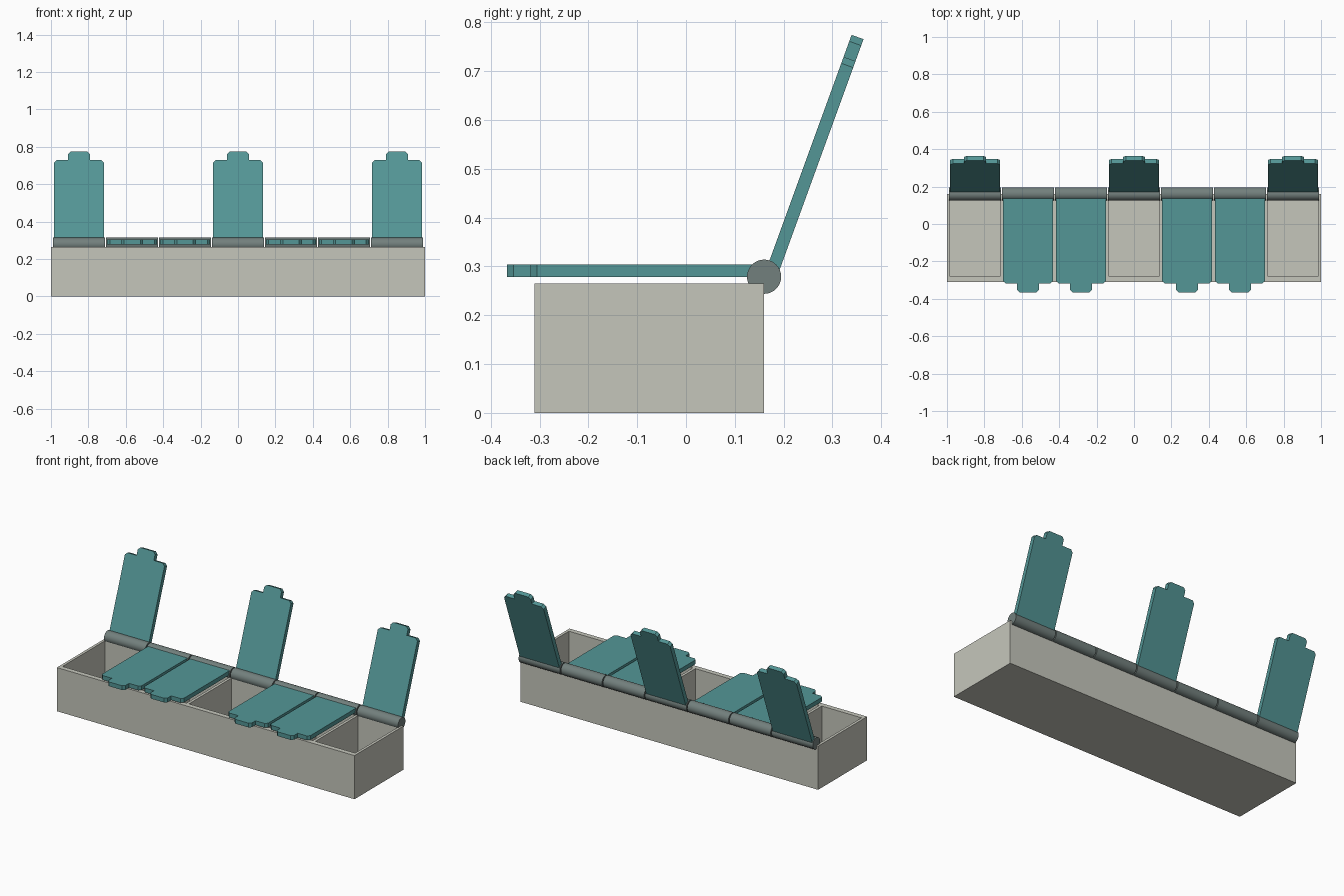
import bpy, bmesh, math
from mathutils import Matrix, Vector

if "Cube" in bpy.data.objects:
    bpy.data.objects.remove(bpy.data.objects["Cube"])

COUNT = 7
WALL, CELL = 0.0167, 0.2666          # divider thickness, compartment width
PITCH = WALL + CELL
BOX_H, FLOOR = 0.265, 0.03
Y_FRONT, Y_BACK, RIM = -0.31, 0.16, 0.03
PIVOT = Vector((0, 0.16, 0.279))     # hinge axis
OPEN_ANGLE = math.radians(-110)


def material(name, rgb):
    m = bpy.data.materials.new(name)
    m.diffuse_color = (*rgb, 1)
    m.use_nodes = True
    m.node_tree.nodes["Principled BSDF"].inputs["Base Color"].default_value = m.diffuse_color
    return m


TEAL = material("teal lid", (0.088, 0.305, 0.305))
STONE = material("warm grey box", (0.56, 0.565, 0.50))
STEEL = material("dark grey hinge", (0.17, 0.215, 0.205))


def finish(bm, name, mat):
    bmesh.ops.recalc_face_normals(bm, faces=bm.faces)
    mesh = bpy.data.meshes.new(name)
    bm.to_mesh(mesh)
    bm.free()
    mesh.materials.append(mat)
    ob = bpy.data.objects.new(name, mesh)
    bpy.context.collection.objects.link(ob)
    return ob


def make_box():
    """Tray: a rim grid whose cells are pushed down into compartments."""
    bm = bmesh.new()
    xs = [-1]
    for i in range(COUNT):
        left = (i - COUNT / 2) * PITCH + WALL / 2
        xs += [left, left + CELL]
    xs.append(1)
    ys = [Y_FRONT, Y_FRONT + RIM, Y_BACK - RIM, Y_BACK]
    grid = [[bm.verts.new((x, y, BOX_H)) for y in ys] for x in xs]
    pockets = []
    for i in range(len(xs) - 1):
        for j in range(3):
            f = bm.faces.new((grid[i][j], grid[i + 1][j],
                              grid[i + 1][j + 1], grid[i][j + 1]))
            if j == 1 and i % 2 == 1:
                pockets.append(f)
    # outer walls and base
    border = [e for e in bm.edges if e.is_boundary]
    ext = bmesh.ops.extrude_edge_only(bm, edges=border)["geom"]
    for v in (g for g in ext if isinstance(g, bmesh.types.BMVert)):
        v.co.z = 0
    base = [e for e in bm.edges if e.is_boundary]
    bmesh.ops.contextual_create(bm, geom=base)
    # compartments
    for f in pockets:
        new = bmesh.ops.extrude_discrete_faces(bm, faces=[f])["faces"][0]
        for v in new.verts:
            v.co.z = FLOOR
    return finish(bm, "compartment_box", STONE)


def make_lid(name, x, is_open):
    """Flat lid with a centred thumb tab and clipped corners."""
    w, tab, c = 0.133, 0.058, 0.014
    y_in, y_sh, y_tip = -0.02, -0.479, -0.527
    half = [(w, y_in), (w, y_sh + c), (w - c, y_sh),
            (tab, y_sh), (tab, y_tip + c), (tab - c, y_tip)]
    outline = half + [(-px, py) for px, py in reversed(half)]
    bm = bmesh.new()
    face = bm.faces.new([bm.verts.new((px, py, -0.001)) for px, py in outline])
    up = bmesh.ops.extrude_face_region(bm, geom=[face])["geom"]
    for v in (g for g in up if isinstance(g, bmesh.types.BMVert)):
        v.co.z = 0.025
    turn = Matrix.Rotation(OPEN_ANGLE if is_open else 0, 4, 'X')
    place = Matrix.Translation(PIVOT + Vector((x, 0, 0)))
    bm.transform(place @ turn)
    return finish(bm, name, TEAL)


def make_hinge(name, x):
    bm = bmesh.new()
    bmesh.ops.create_cone(bm, cap_ends=True, segments=48, radius1=0.035,
                          radius2=0.035, depth=0.277)
    bm.transform(Matrix.Translation(PIVOT + Vector((x, 0, 0)))
                 @ Matrix.Rotation(math.pi / 2, 4, 'Y'))
    ob = finish(bm, name, STEEL)
    bpy.ops.object.select_all(action='DESELECT')
    ob.select_set(True)
    bpy.context.view_layer.objects.active = ob
    bpy.ops.object.shade_smooth_by_angle(angle=math.radians(30))
    return ob


make_box()
for i in range(COUNT):
    cx = (i - (COUNT - 1) / 2) * PITCH
    make_lid(f"lid_{i + 1}", cx, is_open=(i % 3 == 0))
    make_hinge(f"hinge_barrel_{i + 1}", cx)
